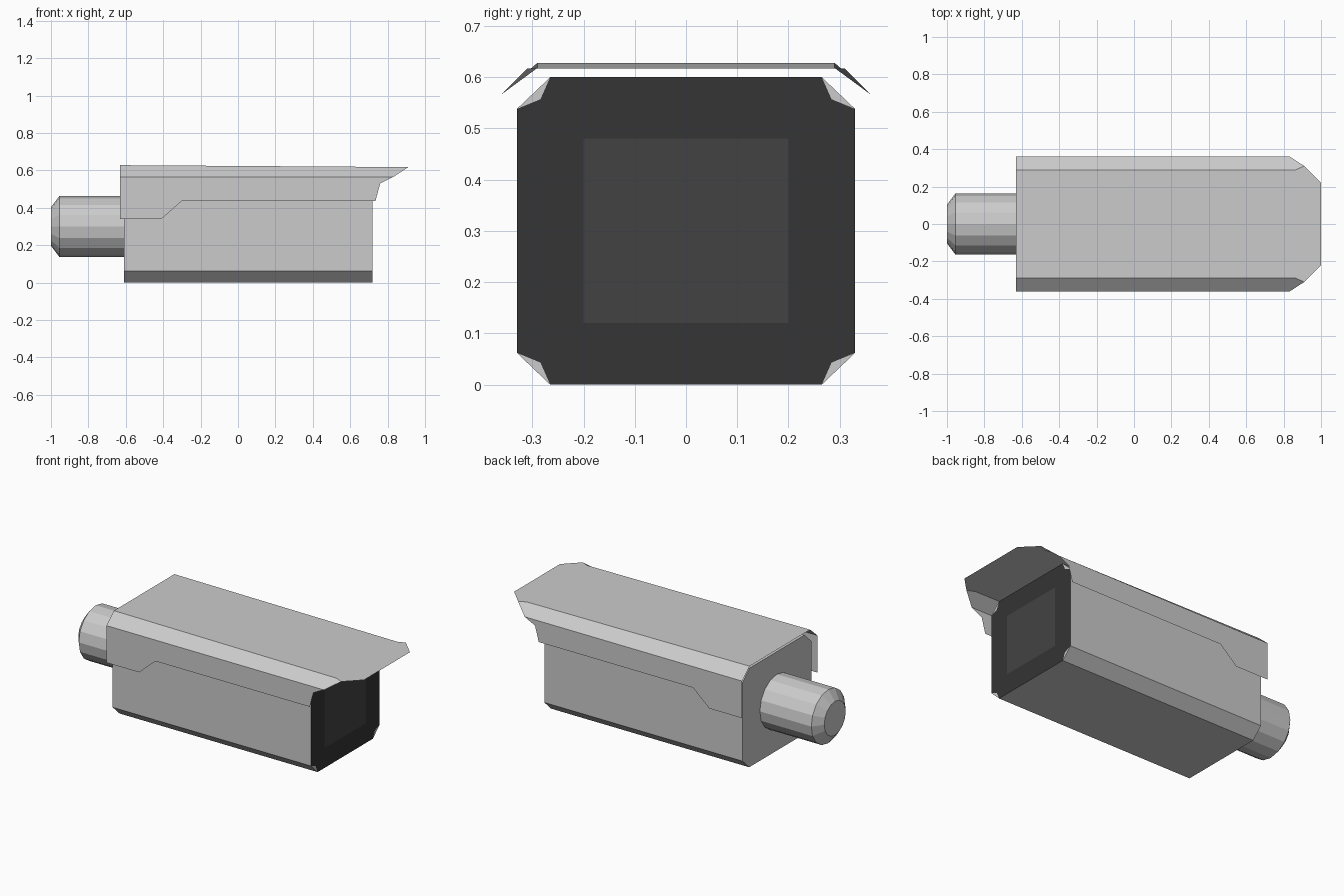
import bpy, bmesh, math

if "Cube" in bpy.data.objects:
    bpy.data.objects.remove(bpy.data.objects["Cube"])

ZC = 0.30  # height of the lens / cable axis


def make_object(name, bm, mats=()):
    mesh = bpy.data.meshes.new(name)
    bmesh.ops.recalc_face_normals(bm, faces=bm.faces[:])
    bm.to_mesh(mesh)
    bm.free()
    for m in mats:
        mesh.materials.append(m)
    ob = bpy.data.objects.new(name, mesh)
    bpy.context.collection.objects.link(ob)
    return ob


def material(name, v):
    m = bpy.data.materials.new(name)
    m.diffuse_color = (v, v, v, 1)
    m.use_nodes = True
    m.node_tree.nodes["Principled BSDF"].inputs["Base Color"].default_value = m.diffuse_color
    return m


grey = material("housing_grey", 0.8)
dark = material("front_dark", 0.035)
glass = material("window_dark", 0.055)

# Housing: chamfered box with a dark front plate and a window set flush in it
XB, XF = -0.61, 0.72
bm = bmesh.new()
rings = {"side": [], "notch": [], "cap": [], "win": [], "back": []}
for i, (sy, sz) in enumerate([(1, 1), (-1, 1), (-1, -1), (1, -1)]):
    def v(x, y, z):
        return bm.verts.new((x, sy * y, ZC + sz * z))
    pts = [(0.33, 0.238), (0.265, 0.30)]
    if i % 2:                      # keep the loop counter-clockwise
        pts.reverse()
    rings["side"].append(v(XF, *pts[0]))
    rings["notch"].append(v(XF, 0.284, 0.257))
    rings["cap"].append(v(XF, *pts[1]))
    rings["win"].append(v(XF, 0.20, 0.18))
    rings["back"] += [v(XB, *pts[0]), v(XB, *pts[1])]
S, N, C, W, B = rings.values()
for i in range(4):
    j = (i + 1) % 4
    bm.faces.new((S[i], N[i], C[i]))
    for f in ((W[i], S[i], N[i], C[i]), (W[i], C[i], S[j], W[j])):
        bm.faces.new(f).material_index = 1
    bm.faces.new((S[i], C[i], B[2 * i + 1], B[2 * i]))
    bm.faces.new((C[i], S[j], B[2 * j], B[2 * i + 1]))
bm.faces.new(W).material_index = 2
bm.faces.new(B)
make_object("camera_housing", bm, (grey, dark, glass))

# Sun shield: folded thin sheet, one half mirrored across y
bm = bmesh.new()
shield_faces = [
    # top, sloping slightly down to the front
    [(-0.63, 0, 0.628), (1.0, 0, 0.617), (1.0, 0.22, 0.617), (0.91, 0.31, 0.617),
     (0.865, 0.29, 0.618), (-0.63, 0.29, 0.628)],
    # sloping shoulder
    [(-0.63, 0.29, 0.628), (0.865, 0.29, 0.618), (0.91, 0.31, 0.617),
     (0.83, 0.362, 0.565), (-0.63, 0.362, 0.565)],
    # hanging side flap
    [(-0.63, 0.362, 0.565), (0.83, 0.362, 0.565), (0.76, 0.362, 0.53), (0.735, 0.362, 0.437),
     (-0.30, 0.362, 0.437), (-0.41, 0.362, 0.34), (-0.63, 0.362, 0.34)],
]
for pts in shield_faces:
    for s in (1, -1):
        bm.faces.new([bm.verts.new((x, s * y, z)) for x, y, z in pts[::s]])
bmesh.ops.remove_doubles(bm, verts=bm.verts[:], dist=0.0005)
bmesh.ops.dissolve_edges(bm, edges=[e for e in bm.edges if all(abs(w.co.y) < 1e-5 for w in e.verts)])
make_object("sun_shield", bm, (grey,))

# Rear mount: 16-sided cylinder with a tapered end
bm = bmesh.new()
loops = []
for x, r in ((XB, 0.163), (-0.955, 0.163), (-1.0, 0.103)):
    loops.append([bm.verts.new((x, r * math.cos(a * math.pi / 8), ZC + r * math.sin(a * math.pi / 8)))
                  for a in range(16)])
for p, q in zip(loops, loops[1:]):
    for i in range(16):
        j = (i + 1) % 16
        bm.faces.new((p[i], p[j], q[j], q[i]))
bm.faces.new(loops[0])
bm.faces.new(loops[-1])
make_object("rear_mount", bm, (grey,))
